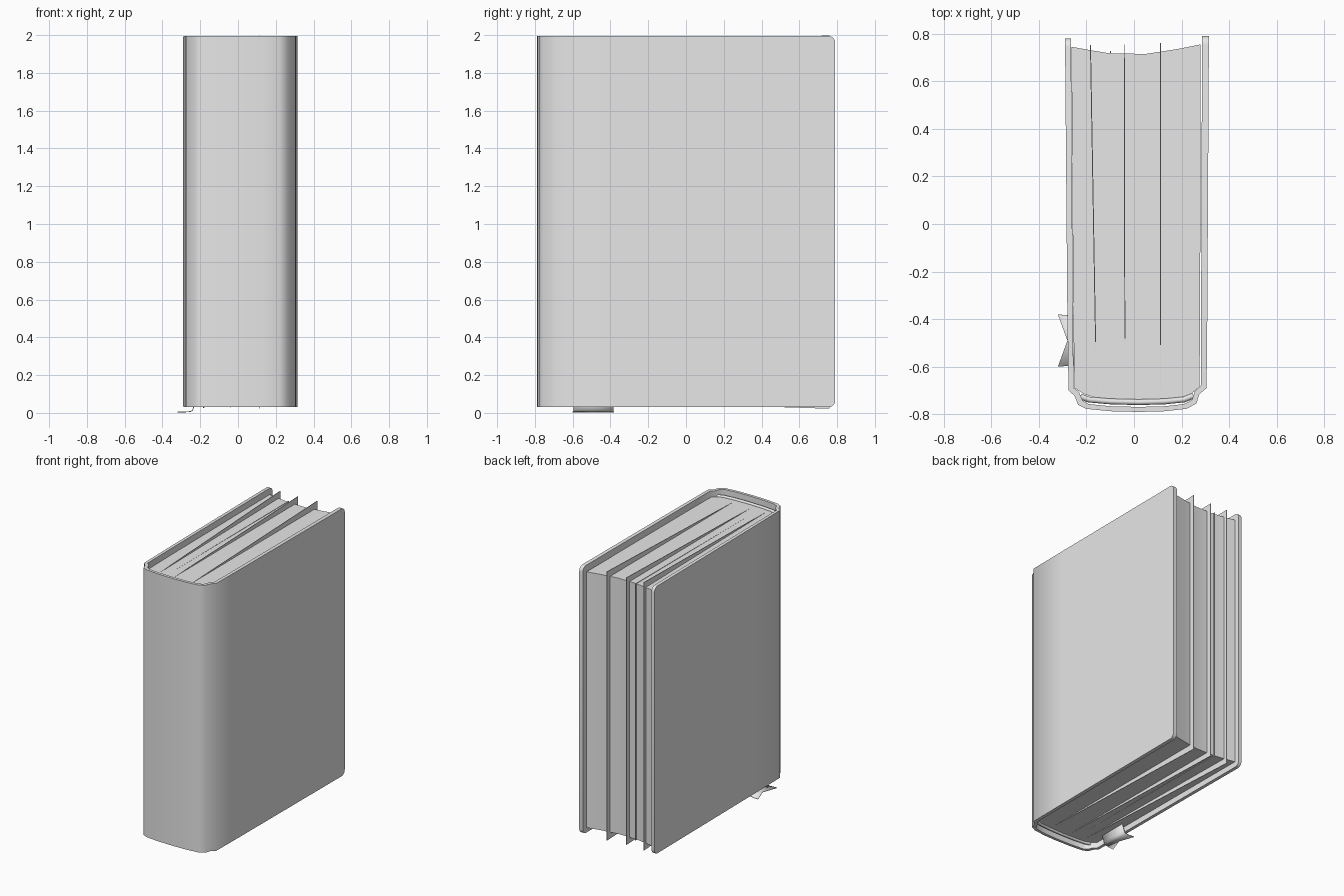
import bpy, bmesh
from mathutils import Vector
from math import radians

cube = bpy.data.objects.get("Cube")
if cube:
    bpy.data.objects.remove(cube, do_unlink=True)

grey = bpy.data.materials.new("plain_grey")
grey.use_nodes = True
grey.diffuse_color = (0.8, 0.8, 0.8, 1)
grey.node_tree.nodes["Principled BSDF"].inputs["Base Color"].default_value = (0.8, 0.8, 0.8, 1)

BOTTOM, TOP = 0.03, 1.995        # cover
PAGE_LOW, PAGE_HIGH = 0.07, 1.95  # page block


def finish(name, bm, smooth=None):
    bmesh.ops.recalc_face_normals(bm, faces=bm.faces)
    mesh = bpy.data.meshes.new(name)
    bm.to_mesh(mesh)
    bm.free()
    mesh.materials.append(grey)
    obj = bpy.data.objects.new(name, mesh)
    bpy.context.collection.objects.link(obj)
    if smooth:
        bpy.ops.object.select_all(action='DESELECT')
        obj.select_set(True)
        bpy.context.view_layer.objects.active = obj
        bpy.ops.object.shade_smooth_by_angle(angle=radians(smooth))
    return obj


def prism(points, shift):
    """Extrude a closed outline along a vector."""
    bm = bmesh.new()
    face = bm.faces.new([bm.verts.new(p) for p in points])
    new = bmesh.ops.extrude_face_region(bm, geom=[face])["geom"]
    verts = [v for v in new if isinstance(v, bmesh.types.BMVert)]
    bmesh.ops.translate(bm, verts=verts, vec=Vector(shift))
    return bm


def upright(points, low, high):
    return prism([(x, y, low) for x, y in points], (0, 0, high - low))


# Cover: boards, hinge grooves and rounded spine in one strip
outer = [(-0.29, 0.78), (-0.28, -0.4), (-0.275, -0.70), (-0.25, -0.722), (-0.235, -0.76),
         (-0.2, -0.777), (-0.1, -0.787), (0.02, -0.79), (0.13, -0.787), (0.22, -0.777),
         (0.262, -0.755), (0.275, -0.715), (0.305, -0.69), (0.308, -0.4), (0.315, 0.79)]
inner = [(-0.265, 0.78), (-0.257, -0.4), (-0.254, -0.688), (-0.231, -0.707), (-0.216, -0.742),
         (-0.19, -0.757), (-0.1, -0.766), (0.02, -0.769), (0.13, -0.766), (0.21, -0.757),
         (0.243, -0.74), (0.256, -0.703), (0.281, -0.678), (0.282, -0.4), (0.286, 0.79)]
bm = upright(outer + inner[::-1], BOTTOM, TOP)
corners = [e for e in bm.edges
           if all(v.co.y > 0.7 for v in e.verts)
           and abs(e.verts[0].co.z - e.verts[1].co.z) < 0.01]
bmesh.ops.bevel(bm, geom=corners, offset=0.035, segments=5, profile=0.5, affect='EDGES')
finish("cover", bm, 50)

# Page block with a rounded back and a hollow fore edge
block = [(-0.263, 0.745), (-0.18, 0.73), (-0.1, 0.717), (0.05, 0.715), (0.18, 0.735), (0.28, 0.755),
         (0.278, -0.4), (0.275, -0.685), (0.24, -0.715), (0.18, -0.735), (0.02, -0.743),
         (-0.15, -0.735), (-0.21, -0.715), (-0.25, -0.69), (-0.255, -0.4)]
finish("page_block", upright(block, PAGE_LOW, PAGE_HIGH), 30)


# Loose leaves fanning out of the block
def leaf(name, x, lean, lift, back):
    middle = (PAGE_LOW + PAGE_HIGH) / 2
    half = (PAGE_HIGH - PAGE_LOW) / 2
    outline = [(x, -0.70, middle - half), (x + lean, back, middle - half - lift),
               (x + lean, back, middle + half + lift), (x, -0.70, middle + half)]
    finish(name, prism(outline, (0.004, 0, 0)))


leaf("left_leaf", 0.11, 0.0, 0.048, 0.76)
leaf("middle_leaf", -0.04, -0.003, 0.042, 0.755)
leaf("right_leaf", -0.16, -0.025, 0.045, 0.752)
leaf("short_leaf", -0.10, 0.0, 0.004, 0.728)

# Headbands at both ends of the spine
band = [(-0.225, -0.725), (-0.19, -0.738), (-0.1, -0.746), (0.02, -0.749),
        (0.13, -0.746), (0.21, -0.738), (0.25, -0.722)]
for name, height in (("top_headband", PAGE_HIGH), ("bottom_headband", PAGE_LOW)):
    curve = bpy.data.curves.new(name, 'CURVE')
    curve.dimensions = '3D'
    curve.bevel_depth = 0.012
    curve.bevel_resolution = 2
    curve.use_fill_caps = True
    spline = curve.splines.new('POLY')
    spline.points.add(len(band) - 1)
    for point, (x, y) in zip(spline.points, band):
        point.co = (x, y, height, 1)
    curve.materials.append(grey)
    bpy.context.collection.objects.link(bpy.data.objects.new(name, curve))

# Ribbon bookmark curling under the cover, with a notched tail
path = [(-0.215, 0.09), (-0.225, 0.06), (-0.235, 0.03), (-0.24, 0.015), (-0.25, 0.008),
        (-0.265, 0.006), (-0.29, 0.005)]
bm = bmesh.new()
rows = [[bm.verts.new((x, y, z)) for y in (-0.595, -0.49, -0.385)] for x, z in path]
tail = [(-0.32, -0.60), (-0.28, -0.49), (-0.32, -0.38)]
for vert, (x, y) in zip(rows[-1], tail):
    vert.co.x, vert.co.y = x, y
for a, b in zip(rows, rows[1:]):
    for i in range(2):
        bm.faces.new((a[i], a[i + 1], b[i + 1], b[i]))
ribbon = finish("ribbon_bookmark", bm, 40)
thick = ribbon.modifiers.new("thickness", 'SOLIDIFY')
thick.thickness = 0.004
thick.offset = 0
